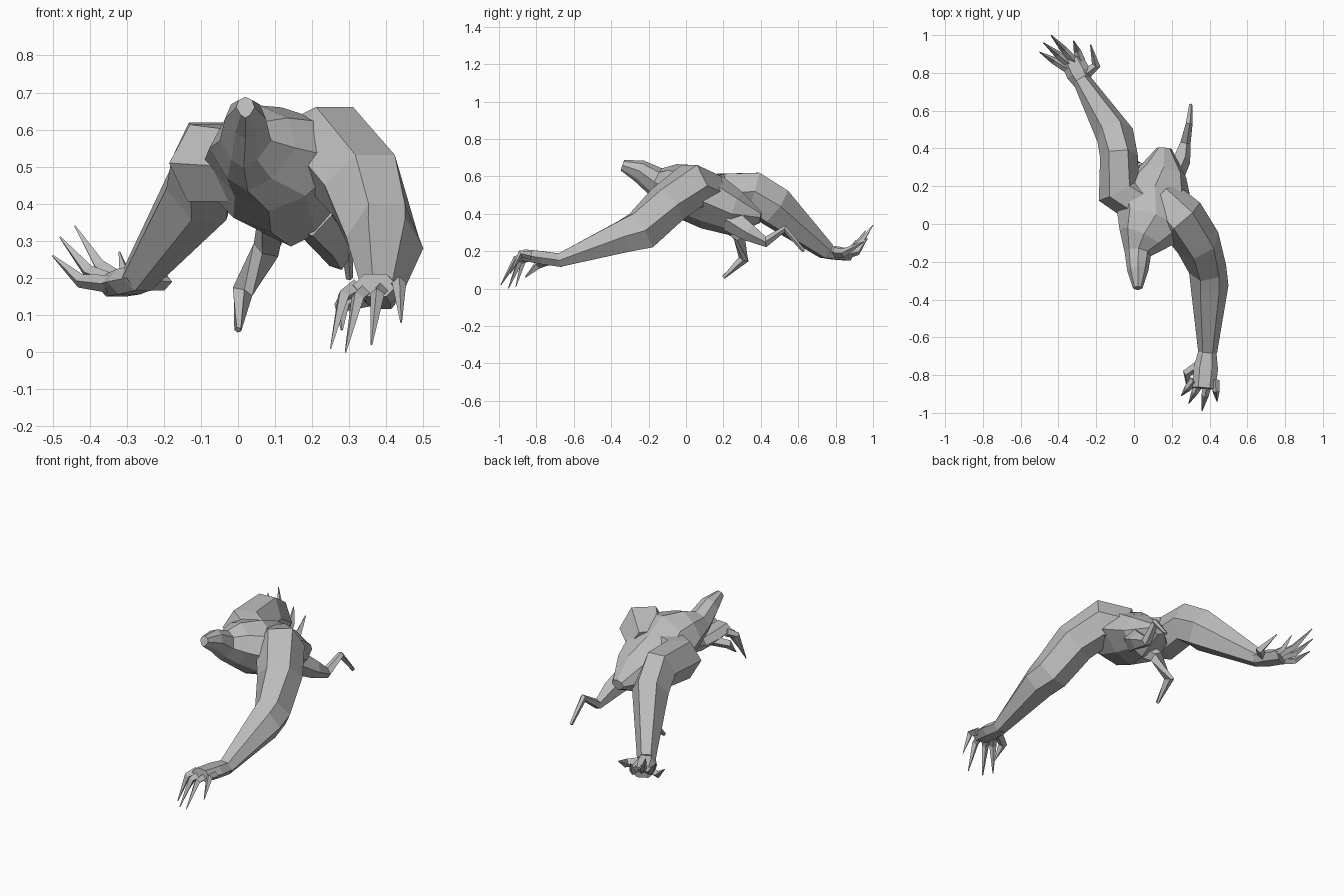
import bpy, bmesh, math
from mathutils import Vector

cube = bpy.data.objects.get("Cube")
if cube:
    bpy.data.objects.remove(cube, do_unlink=True)

# Single plain skin colour
grey = 0.5
skin = bpy.data.materials.new("grey_skin")
skin.use_nodes = True
skin.diffuse_color = (grey, grey, grey, 1)
skin.node_tree.nodes["Principled BSDF"].inputs["Base Color"].default_value = skin.diffuse_color


def limb(name, *stations, sides=6, keel=0):
    """Faceted tube through stations of centre, half width and optional half height.
    The keel narrows the underside."""
    bm = bmesh.new()
    centres = [Vector(station[:3]) for station in stations]
    loops = []
    for index, (x, y, z, wide, *high) in enumerate(stations):
        centre = centres[index]
        neighbours = centres[max(index - 1, 0):index + 2]
        along = Vector()
        for start, end in zip(neighbours, neighbours[1:]):
            along += (end - start).normalized()
        across = along.cross(Vector((0, 0, 1))).normalized()
        up = across.cross(along).normalized()
        tall = high[0] if high else wide
        loop = []
        for side in range(sides):
            angle = math.tau * side / sides
            rise = math.sin(angle)
            spread = wide * math.cos(angle) * (1 + keel * min(rise, 0))
            loop.append(bm.verts.new(centre + across * spread + up * tall * rise))
        loops.append(loop)

    # Bridge neighbouring rings and cap both ends
    for first, second in zip(loops, loops[1:]):
        for side in range(sides):
            following = (side + 1) % sides
            bm.faces.new((first[side], first[following], second[following], second[side]))
    bm.faces.new(loops[0])
    bm.faces.new(loops[-1])
    bmesh.ops.recalc_face_normals(bm, faces=bm.faces)
    mesh = bpy.data.meshes.new(name)
    bm.to_mesh(mesh)
    bm.free()
    mesh.materials.append(skin)
    part = bpy.data.objects.new(name, mesh)
    bpy.context.collection.objects.link(part)


def claw(name, root, bend, tip, thick):
    """Bent finger tapering to a sharp point."""
    limb(name, (*root, thick), (*bend, thick * 0.8), (*tip, thick * 0.1), sides=4)


def hand(side, wrist, knuckles, row, tips, arch, thumb):
    """Flattened palm, four claws spread along the knuckle row, and a thumb."""
    wrist, knuckles, row = Vector(wrist), Vector(knuckles), Vector(row)
    middle = wrist.lerp(knuckles, 0.5)
    limb(side + "_palm", (*wrist, 0.045, 0.04), (*middle, 0.065, 0.04), (*knuckles, 0.06, 0.035))
    lift = Vector((0, 0, arch))
    for index, tip in enumerate(tips):
        root = wrist.lerp(knuckles, 0.8) + row * (index / 3 - 0.5)
        bend = root.lerp(Vector(tip), 0.5) + lift
        claw(f"{side}_claw_{index + 1}", root, bend, tip, thick=0.024)
    bend, tip = thumb
    claw(side + "_thumb", wrist.lerp(knuckles, 0.3), bend, tip, thick=0.03)


# Head, neck and keeled torso, from nose to rump
limb("head_and_torso",
     (0.02, -0.34, 0.66, 0.025, 0.03),
     (0.02, -0.25, 0.63, 0.055, 0.06),
     (0.02, -0.16, 0.57, 0.07, 0.08),
     (0.04, -0.08, 0.55, 0.13, 0.12),
     (0.1, 0, 0.52, 0.2, 0.15),
     (0.1, 0.14, 0.46, 0.21, 0.15),
     (0.15, 0.27, 0.4, 0.13, 0.12),
     (0.16, 0.4, 0.38, 0.04, 0.03),
     sides=8, keel=0.4)

# Left arm reaching forward, with claws curling down to the ground
limb("left_arm",
     (0.15, 0.13, 0.51, 0.11),
     (0.25, 0.03, 0.55, 0.13),
     (0.34, -0.1, 0.45, 0.12),
     (0.39, -0.24, 0.31, 0.1, 0.12),
     (0.4, -0.33, 0.28, 0.1),
     (0.39, -0.68, 0.15, 0.05, 0.04))
hand("left", wrist=(0.39, -0.66, 0.15), knuckles=(0.37, -0.87, 0.18), row=(0.11, 0, 0),
     tips=[(0.25, -0.91, 0.01), (0.29, -0.95, 0), (0.36, -0.99, 0.02), (0.44, -0.94, 0.08)],
     arch=0.06, thumb=[(0.28, -0.79, 0.13), (0.28, -0.86, 0.06)])

# Right arm reaching back, with claws fanned outward and up
limb("right_arm",
     (0.04, 0.1, 0.5, 0.11),
     (-0.08, 0.18, 0.51, 0.12),
     (-0.08, 0.36, 0.52, 0.1, 0.12),
     (-0.1, 0.47, 0.44, 0.1, 0.12),
     (-0.27, 0.75, 0.2, 0.05))
hand("right", wrist=(-0.26, 0.73, 0.2), knuckles=(-0.33, 0.87, 0.18), row=(0.07, 0.04, 0),
     tips=[(-0.5, 0.91, 0.26), (-0.48, 0.96, 0.31), (-0.44, 1, 0.34), (-0.32, 0.97, 0.27)],
     arch=-0.03, thumb=[(-0.2, 0.84, 0.19), (-0.23, 0.95, 0.25)])

# Small hind legs
limb("left_leg",
     (0.2, 0.24, 0.37, 0.06, 0.07),
     (0.25, 0.34, 0.3, 0.05),
     (0.27, 0.43, 0.25, 0.03),
     (0.29, 0.53, 0.32, 0.02),
     (0.3, 0.63, 0.2, 0.01),
     sides=5)
limb("right_leg",
     (0.1, 0.2, 0.36, 0.05),
     (0.08, 0.29, 0.28, 0.04),
     (0.01, 0.31, 0.16, 0.03),
     (0, 0.2, 0.06, 0.01),
     sides=5)
